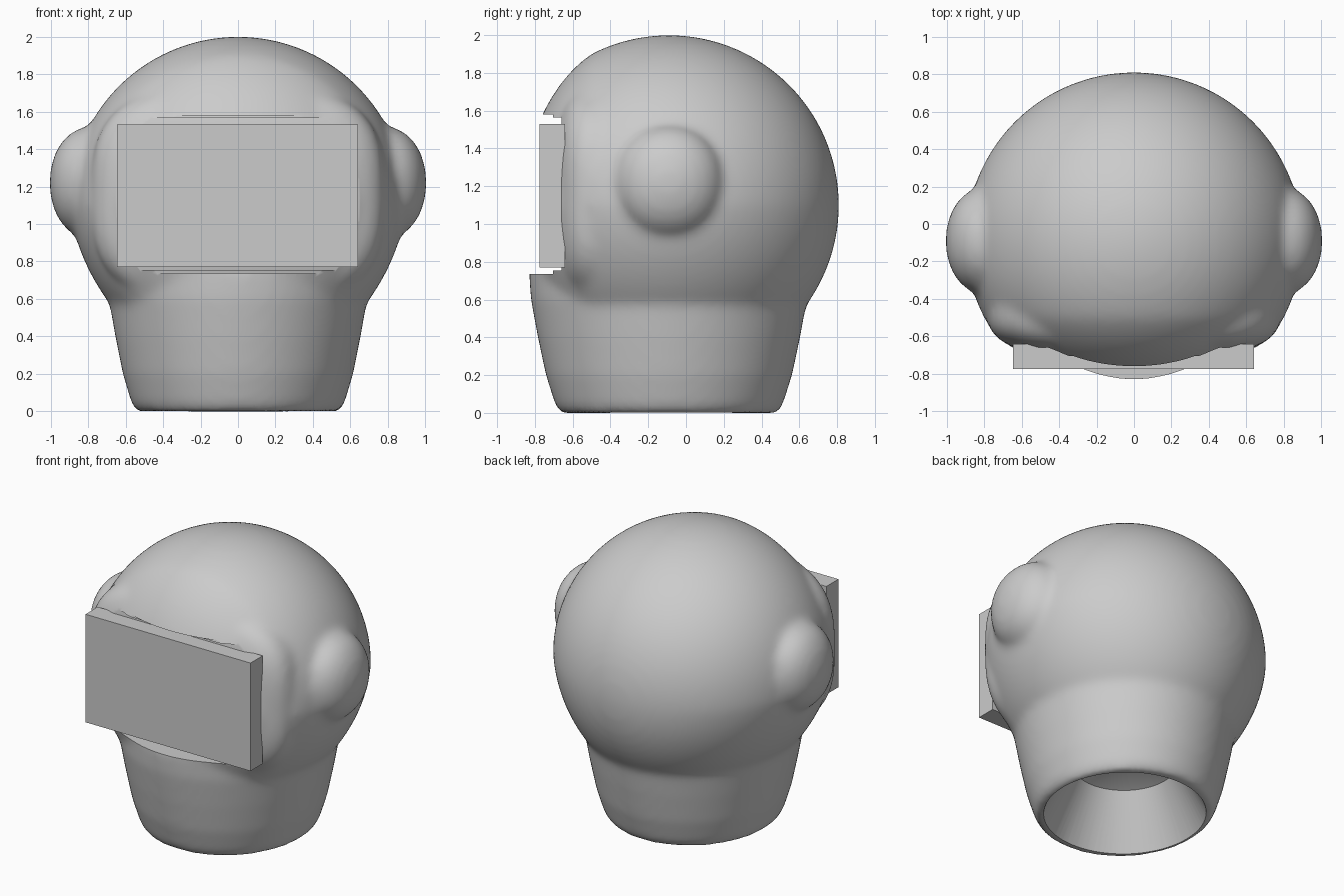
import bpy, bmesh, math
from mathutils import Matrix, Vector

if "Cube" in bpy.data.objects:
    bpy.data.objects.remove(bpy.data.objects["Cube"], do_unlink=True)

AXIS_Y = -0.09  # depth of the head's vertical axis

grey = bpy.data.materials.new("plain_grey")
grey.use_nodes = True
grey.diffuse_color = (0.6, 0.6, 0.6, 1)
grey.node_tree.nodes["Principled BSDF"].inputs["Base Color"].default_value = (0.6, 0.6, 0.6, 1)


def finish(name, bm):
    bmesh.ops.recalc_face_normals(bm, faces=bm.faces)
    mesh = bpy.data.meshes.new(name)
    bm.to_mesh(mesh)
    bm.free()
    mesh.materials.append(grey)
    obj = bpy.data.objects.new(name, mesh)
    bpy.context.collection.objects.link(obj)
    return obj


def add_blob(bm, centre, radii, power=2):
    """Ellipsoid, boxier as power rises."""
    verts = bmesh.ops.create_icosphere(bm, subdivisions=5, radius=1)["verts"]
    for v in verts:
        d = v.co.normalized()
        size = sum(abs(c) ** power for c in d) ** (-1 / power)
        v.co = Vector(c + r * k * size for c, r, k in zip(centre, radii, d))
    return verts


def add_lathe(bm, profile, depth_scale):
    """Closed profile of (radius, height) turned about the head's axis."""
    pts = [bm.verts.new((r, 0, z)) for r, z in profile]
    edges = [bm.edges.new(pair) for pair in zip(pts, pts[1:])]
    bmesh.ops.spin(bm, geom=pts + edges, cent=(0, 0, 0), axis=(0, 0, 1),
                   angle=math.tau, steps=80, use_duplicate=False)
    bmesh.ops.remove_doubles(bm, verts=bm.verts, dist=0.0005)
    for v in bm.verts:
        v.co.y = v.co.y * depth_scale + AXIS_Y


def box(name, low, high):
    bm = bmesh.new()
    low, high = Vector(low), Vector(high)
    bmesh.ops.create_cube(bm, size=1, matrix=Matrix.Translation((low + high) / 2)
                          @ Matrix.Diagonal((*(high - low), 1)))
    return finish(name, bm)


def apply(obj, mod):
    bpy.context.view_layer.objects.active = obj
    bpy.ops.object.modifier_apply(modifier=mod.name)


def cut(obj, cutter):
    mod = obj.modifiers.new("cut", "BOOLEAN")
    mod.operation = "DIFFERENCE"
    mod.solver = "EXACT"
    mod.object = cutter
    apply(obj, mod)
    bpy.data.objects.remove(cutter, do_unlink=True)


# Neck and jaw
bm = bmesh.new()
add_lathe(bm, [(0, 0), (0.545, 0), (0.57, 0.05), (0.615, 0.2), (0.655, 0.4),
               (0.69, 0.6), (0.7, 0.75), (0, 0.9)], 1.06)

# Cranium, flattened at the face and narrowed toward the jaw
for v in add_blob(bm, (0, AXIS_Y, 1.1), (0.9, 0.9, 0.9)):
    if v.co.y < -0.5:
        v.co.y = -0.5 + (v.co.y + 0.5) * 0.74
    if v.co.z < 1.1:
        v.co.x *= 1 - 0.12 * (1.1 - v.co.z)

# Face rim and ears
add_blob(bm, (0, -0.45, 1.15), (0.785, 0.27, 0.6), 3)
for side in (-1, 1):
    add_blob(bm, (side * 0.78, AXIS_Y, 1.22), (0.225, 0.29, 0.3), 2.1)
head = finish("head", bm)

# Blend the parts into one skin
remesh = head.modifiers.new("blend", "REMESH")
remesh.mode = "VOXEL"
remesh.voxel_size = 0.025
apply(head, remesh)
smooth = head.modifiers.new("soften", "SMOOTH")
smooth.factor = 0.5
smooth.iterations = 10
apply(head, smooth)

# Flat face between brow and jaw, then the recess for the panel
cut(head, box("face_cutter", (-1.2, -1.2, 0.735), (1.2, -0.705, 1.58)))
cut(head, box("recess_cutter", (-0.685, -1.2, 0.755), (0.67, -0.66, 1.565)))

# Hollow tapering up into the neck
bm = bmesh.new()
add_lathe(bm, [(0, -0.1), (0.56, -0.1), (0.515, 0), (0.33, 0.36), (0.2, 0.41), (0, 0.43)], 1.02)
cut(head, finish("neck_cutter", bm))

head.data.materials.clear()
head.data.materials.append(grey)
for poly in head.data.polygons:
    poly.material_index = 0

bpy.ops.object.select_all(action="DESELECT")
head.select_set(True)
bpy.context.view_layer.objects.active = head
bpy.ops.object.shade_smooth_by_angle(angle=math.radians(40))

# Rectangular panel set in the face
box("face_panel", (-0.645, -0.775, 0.77), (0.64, -0.64, 1.53))
